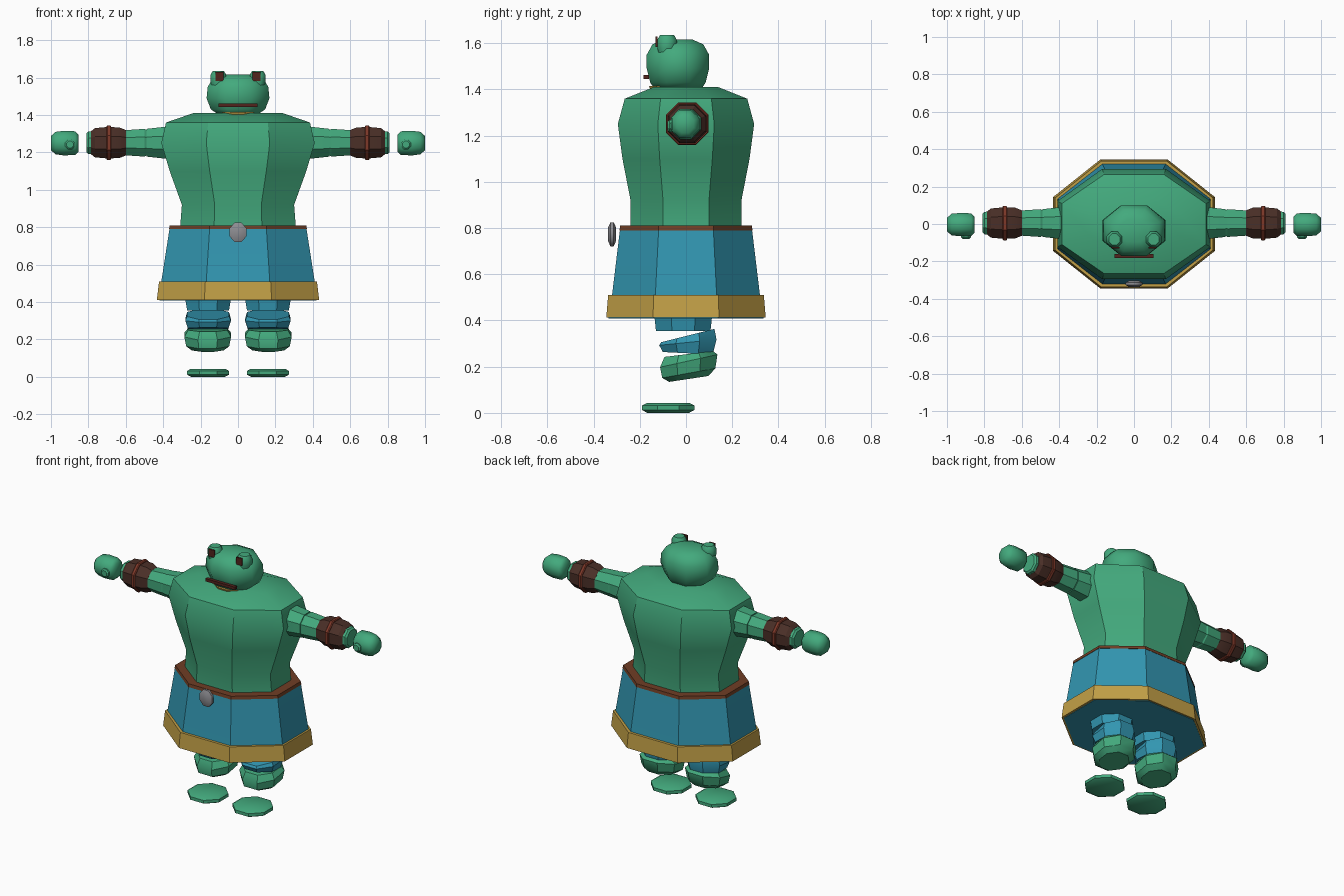
import bpy, bmesh, math
from mathutils import Vector

cube = bpy.data.objects.get("Cube")
if cube:
    bpy.data.objects.remove(cube, do_unlink=True)


def material(name, r, g, b):
    m = bpy.data.materials.new(name)
    m.use_nodes = True
    m.diffuse_color = (r, g, b, 1)
    m.node_tree.nodes["Principled BSDF"].inputs["Base Color"].default_value = (r, g, b, 1)
    return m


GREEN = material("skin_green", .056, .40, .205)
TEAL = material("skirt_teal", .032, .305, .44)
GOLD = material("hem_gold", .54, .35, .062)
BROWN = material("bracer_brown", .068, .028, .02)
RUST = material("rust_red", .21, .04, .022)
BELT = material("belt_brown", .16, .048, .018)
GREY = material("buckle_grey", .27, .27, .29)
DARK = material("mouth_dark", .085, .017, .012)

AXES = {"z": lambda a, b, h: Vector((a, b, h)),
        "x": lambda a, b, h: Vector((h, a, b)),
        "y": lambda a, b, h: Vector((a, h, b))}


def loft(name, mat, rings, center=(0, 0, 0), axis="z", smooth=30, side=1):
    """Capped octagonal loft; ring = height, half widths a and b, tilt along b."""
    bm = bmesh.new()
    loops = []
    for h, ra, rb, *tilt in rings:
        loop = []
        for i in range(8):
            t = math.pi / 8 + i * math.pi / 4
            k = 1 / math.cos(math.pi / 8)
            a, b = ra * k * math.cos(t), rb * k * math.sin(t)
            v = AXES[axis](a, b, h + (tilt[0] * b if tilt else 0)) + Vector(center)
            v.x *= side
            loop.append(bm.verts.new(v))
        loops.append(loop)
    for lo, hi in zip(loops, loops[1:]):
        for i in range(8):
            j = (i + 1) % 8
            bm.faces.new((lo[i], lo[j], hi[j], hi[i]))
    bm.faces.new(loops[0])
    bm.faces.new(loops[-1])
    bmesh.ops.recalc_face_normals(bm, faces=bm.faces)
    return finish(name, mat, bm, smooth)


def box(name, mat, center, size):
    bm = bmesh.new()
    bmesh.ops.create_cube(bm, size=1)
    for v in bm.verts:
        v.co = Vector(c + s * x for c, s, x in zip(center, size, v.co))
    return finish(name, mat, bm, 10)


def finish(name, mat, bm, smooth):
    # Smooth shading with edges kept sharp above the given angle
    for f in bm.faces:
        f.smooth = True
    for e in bm.edges:
        e.smooth = e.calc_face_angle(0) < math.radians(smooth)
    me = bpy.data.meshes.new(name)
    bm.to_mesh(me)
    bm.free()
    me.materials.append(mat)
    ob = bpy.data.objects.new(name, me)
    bpy.context.collection.objects.link(ob)
    return ob


# Torso, belt and skirt
loft("torso", GREEN, [(.79, .31, .24), (.92, .30, .24), (1.1, .365, .275),
                      (1.25, .41, .295), (1.36, .385, .265), (1.41, .24, .14)])
loft("belt", BELT, [(.79, .369, .288), (.81, .365, .285)])
loft("skirt", TEAL, [(.409, .42, .335), (.51, .41, .32), (.80, .365, .285)])
loft("skirt_hem", GOLD, [(.412, .434, .345), (.51, .422, .337)])
loft("buckle", GREY, [(-.337, .025, .03), (-.327, .045, .052),
                      (-.313, .045, .052), (-.303, .025, .03)],
     center=(0, 0, .773), axis="y", smooth=50)

# Head, mouth and chin
loft("head", GREEN, [(1.40, .10, .10), (1.43, .145, .12), (1.49, .168, .135),
                     (1.55, .162, .135), (1.595, .135, .11), (1.617, .08, .06)],
     center=(0, -.035, 0), smooth=60)
box("mouth", DARK, (0, -.172, 1.453), (.21, .022, .018))
loft("chin_plate", GOLD, [(1.402, .08, .05), (1.415, .085, .055)], center=(0, -.105, 0))

for side, label in ((1, "left"), (-1, "right")):
    # Eyes
    loft(label + "_eye", GREEN, [(1.55, .035, .035), (1.58, .042, .042),
                                 (1.615, .042, .042), (1.636, .03, .03)],
         center=(.105, -.082, 0), side=side, smooth=50)
    box(label + "_pupil", DARK, (side * .098, -.127, 1.606), (.042, .009, .046))

    # Arm, bracer and hand
    arm = dict(center=(0, .005, 1.252), axis="x", side=side)
    loft(label + "_upper_arm", GREEN, [(.33, .088, .088), (.40, .084, .084),
                                       (.49, .074, .074)], **arm)
    loft(label + "_forearm", GREEN, [(.485, .066, .066), (.50, .074, .074),
                                     (.62, .066, .066)], **arm)
    loft(label + "_bracer", BROWN, [(.60, .068, .068), (.635, .082, .082), (.70, .084, .084),
                                    (.765, .078, .078), (.785, .062, .062)], **arm)
    loft(label + "_bracer_band", RUST, [(.678, .088, .088), (.683, .092, .092),
                                        (.698, .092, .092), (.703, .088, .088)], **arm)
    loft(label + "_wrist", GREEN, [(.77, .062, .062), (.80, .06, .06), (.81, .05, .05)], **arm)
    loft(label + "_hand", GREEN, [(.852, .042, .045), (.87, .06, .063), (.93, .062, .066),
                                  (.975, .058, .06), (1.0, .036, .038)],
         center=(0, -.003, 1.25), axis="x", side=side, smooth=60)
    loft(label + "_thumb", GREEN, [(-.08, .018, .018), (-.072, .026, .026), (-.04, .026, .026)],
         center=(.898, 0, 1.242), axis="y", side=side)

    # Leg and foot
    loft(label + "_thigh", TEAL, [(.355, .112, .118), (.43, .124, .126)],
         center=(.16, -.012, 0), side=side)
    loft(label + "_shin", TEAL, [(.258, .108, .108, -.05), (.305, .122, .124, .1),
                                 (.335, .112, .115, .25)],
         center=(.16, .008, 0), side=side)
    loft(label + "_foot", GREEN, [(.147, .085, .085, .15), (.172, .115, .115, .18),
                                  (.225, .125, .124, .22), (.255, .105, .105, .12)],
         center=(.162, .012, 0), side=side, smooth=35)
    loft(label + "_sole", GREEN, [(.0, .09, .09), (.012, .112, .113), (.032, .112, .113),
                                  (.043, .092, .092)],
         center=(.16, -.077, 0), side=side, smooth=35)
